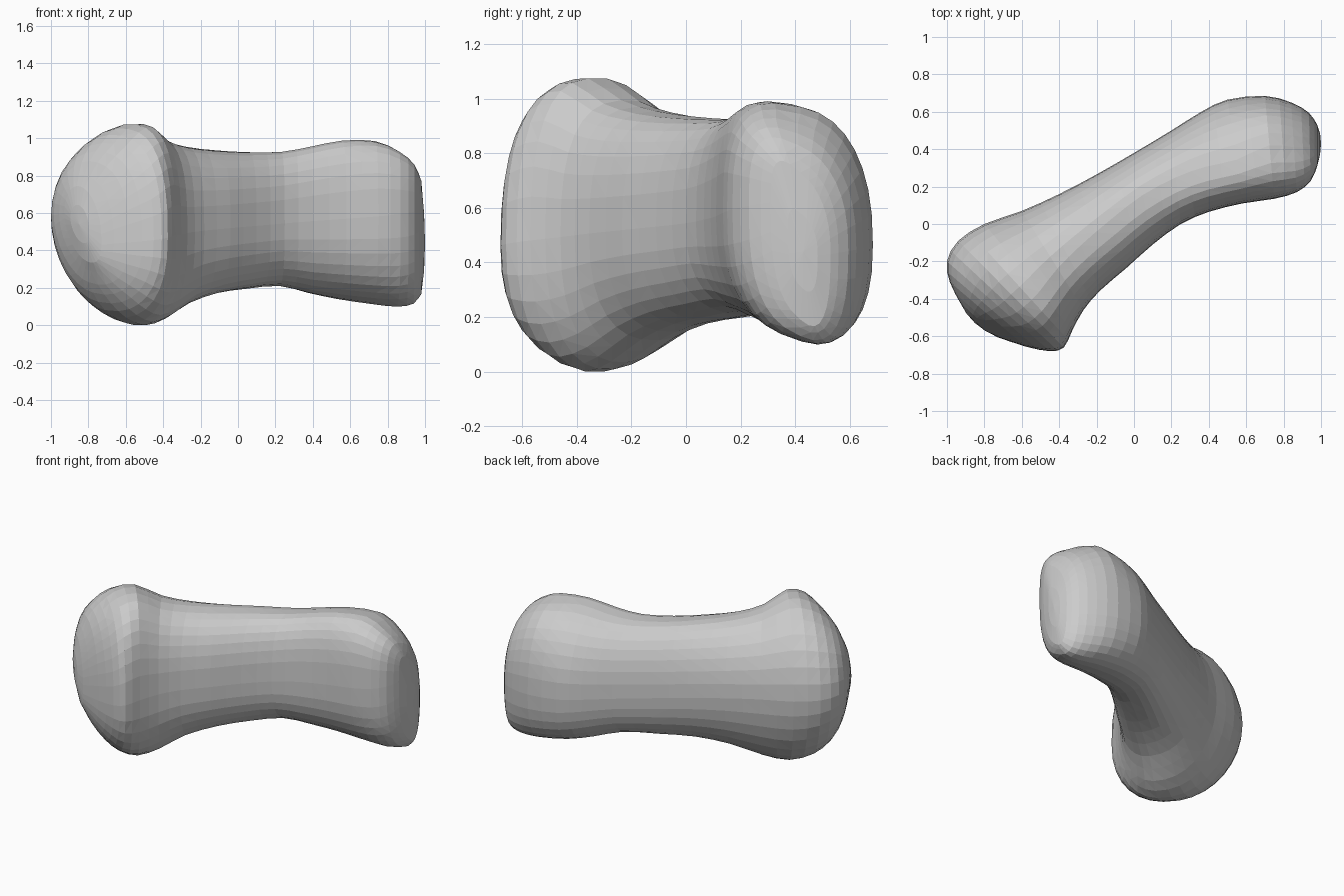
import bpy, bmesh, math
from mathutils import Vector

if "Cube" in bpy.data.objects:
    bpy.data.objects.remove(bpy.data.objects["Cube"])

# Cross-sections along the shaft:
# back x, y | front x, y | bottom z, top z | bottom ridge, top ridge position across
SECTIONS = [
    (-.93, -.42, -.73, -.605, .36, .73, .48, .54),
    (-.985, -.31, -.58, -.655, .23, .87, .46, .58),
    (-1.0, -.20, -.45, -.68, .125, .97, .46, .61),
    (-.94, -.09, -.375, -.66, .045, 1.05, .48, .62),
    (-.80, .00, -.33, -.57, .00, 1.075, .53, .63),
    (-.60, .07, -.27, -.46, .035, .995, .53, .58),
    (-.40, .16, -.18, -.355, .115, .955, .50, .53),
    (-.20, .265, -.04, -.235, .17, .935, .48, .48),
    (.00, .38, .10, -.11, .195, .925, .46, .46),
    (.20, .50, .25, .00, .21, .925, .46, .50),
    (.36, .60, .40, .065, .175, .95, .46, .55),
    (.50, .665, .58, .11, .145, .98, .46, .58),
    (.70, .685, .75, .135, .12, .97, .46, .48),
    (.84, .65, .87, .17, .11, .91, .47, .50),
    (.935, .595, .945, .23, .13, .83, .48, .50),
    (.98, .53, .98, .31, .19, .73, .50, .50),
]
SIDES, STEPS = 32, 2
LAST = len(SECTIONS) - 1


def spline(a, b, c, d, t):
    return [0.5 * (2 * q + (r - p) * t + (2 * p - 5 * q + 4 * r - s) * t * t
                   + (3 * q - p - 3 * r + s) * t ** 3) for p, q, r, s in zip(a, b, c, d)]


def ring(sec, t):
    """Superellipse section; widest height and boxiness vary along the bone."""
    back = Vector((sec[0], sec[1], .60 - .17 * t))
    front = Vector((sec[2], sec[3], .43 + .19 * t))
    low, high, s_low, s_high = sec[4:]
    pts = []
    for i in range(SIDES):
        ang = 2 * math.pi * i / SIDES
        c, n = math.cos(ang), math.sin(ang)
        if c > 0:
            power = 1.85 + .65 * t
        else:
            power = (2.4 if n > 0 else 2.15) + .7 * t
        u, v = abs(c) ** (2 / power), abs(n) ** (2 / power)
        mid = back.lerp(front, s_high if n > 0 else s_low)
        p = mid + u * ((back if c > 0 else front) - mid)
        p.z += v * ((high if n > 0 else low) - mid.z)
        pts.append(p)
    return pts


# Bone: lofted shaft with two swollen heads
bm = bmesh.new()
rows = []
for i in range(LAST):
    quad = [SECTIONS[min(max(i + k, 0), LAST)] for k in (-1, 0, 1, 2)]
    rows += [ring(spline(*quad, j / STEPS), (i + j / STEPS) / LAST) for j in range(STEPS)]
rows.append(ring(SECTIONS[-1], 1))
loops = [[bm.verts.new(p) for p in r] for r in rows]
for a, b in zip(loops, loops[1:]):
    for i in range(SIDES):
        j = (i + 1) % SIDES
        bm.faces.new((a[i], a[j], b[j], b[i]))

# Rounded end caps
for loop, tip in ((loops[0], Vector((-.85, -.53, .54))), (loops[-1], Vector((1.0, .43, .44)))):
    centre = sum((v.co for v in loop), Vector()) / SIDES
    inner = [bm.verts.new(tip + (v.co - centre) * 0.5 + (centre - tip) * 0.25) for v in loop]
    end = bm.verts.new(tip)
    for i in range(SIDES):
        j = (i + 1) % SIDES
        bm.faces.new((loop[i], loop[j], inner[j], inner[i]))
        bm.faces.new((inner[i], inner[j], end))

bmesh.ops.recalc_face_normals(bm, faces=bm.faces)
bmesh.ops.triangulate(bm, faces=bm.faces)
mesh = bpy.data.meshes.new("bone")
bm.to_mesh(mesh)
bm.free()
bone = bpy.data.objects.new("bone", mesh)
bpy.context.collection.objects.link(bone)
